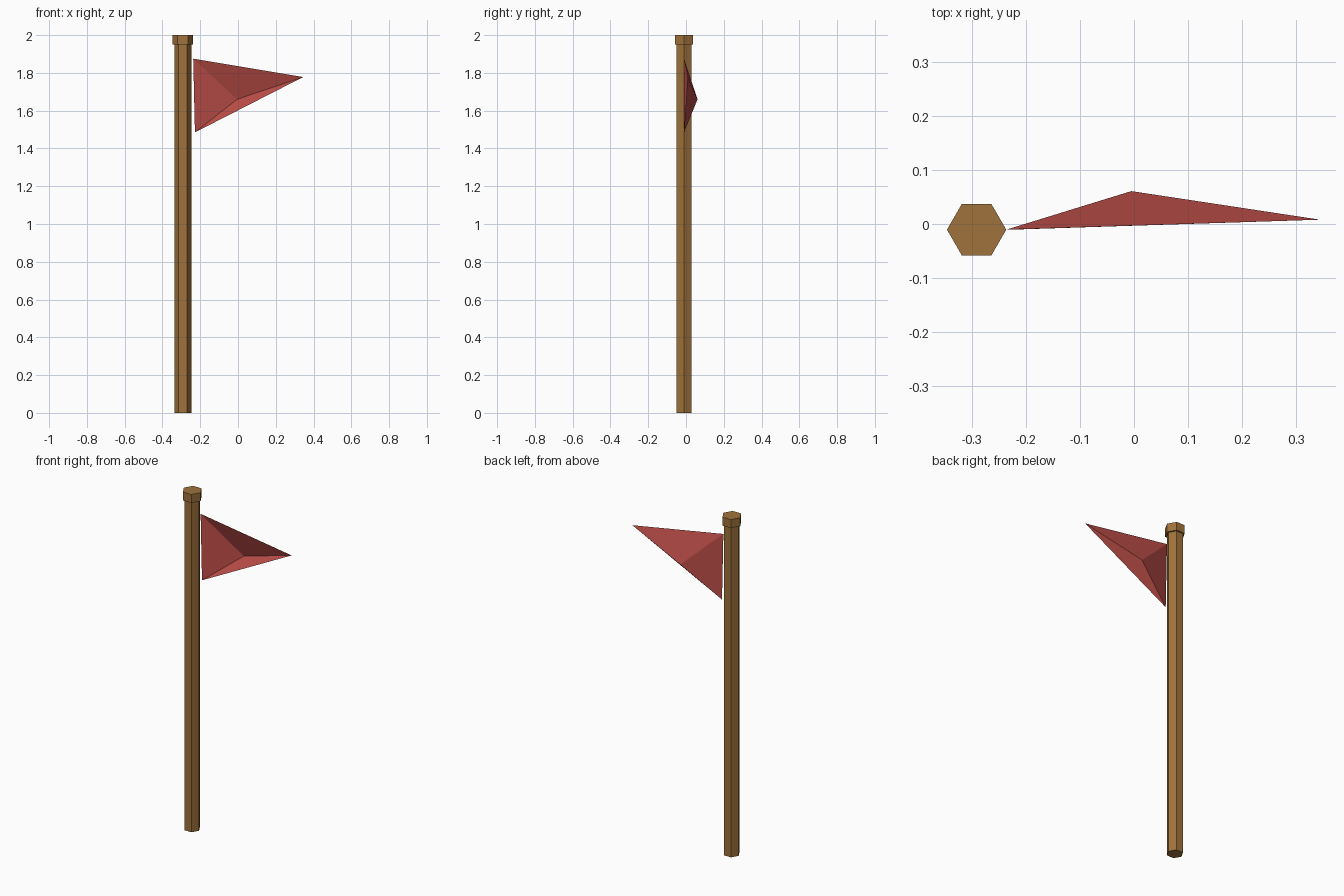
import bpy
import bmesh

cube = bpy.data.objects.get("Cube")
if cube:
    bpy.data.objects.remove(cube, do_unlink=True)


def material(name, color):
    mat = bpy.data.materials.new(name)
    mat.use_nodes = True
    mat.diffuse_color = color
    mat.node_tree.nodes["Principled BSDF"].inputs["Base Color"].default_value = color
    return mat


wood = material("brown wood", (0.35, 0.17, 0.045, 1))
cloth = material("red cloth", (0.50, 0.075, 0.065, 1))

POLE_X, POLE_Y = -0.292, -0.0105


def hex_post(name, radius, bottom, top):
    """Six-sided post standing on the pole axis, corners facing left and right."""
    bpy.ops.mesh.primitive_cylinder_add(
        vertices=6, radius=radius, depth=top - bottom,
        location=(POLE_X, POLE_Y, (bottom + top) / 2))
    post = bpy.context.object
    post.name = name
    # Turn the corners onto the x axis
    post.rotation_euler.z = 0.5235988
    post.data.materials.append(wood)
    return post


# Pole and its wider cap
hex_post("pole", 0.045, 0, 1.95)
hex_post("pole_cap", 0.055, 1.95, 2)

# Pennant: open three-sided sheet billowing backwards
bm = bmesh.new()
corners = [bm.verts.new(p) for p in (
    (-0.237, -0.0105, 1.875), (-0.228, -0.0105, 1.485), (0.345, 0.008, 1.778))]
billow = bm.verts.new((-0.005, 0.061, 1.66))
for i in range(3):
    bm.faces.new((corners[i], billow, corners[(i + 1) % 3]))
bm.normal_update()
for face in bm.faces:
    if face.normal.y < 0:
        face.normal_flip()
mesh = bpy.data.meshes.new("pennant")
bm.to_mesh(mesh)
bm.free()
mesh.materials.append(cloth)
pennant = bpy.data.objects.new("pennant", mesh)
bpy.context.collection.objects.link(pennant)
